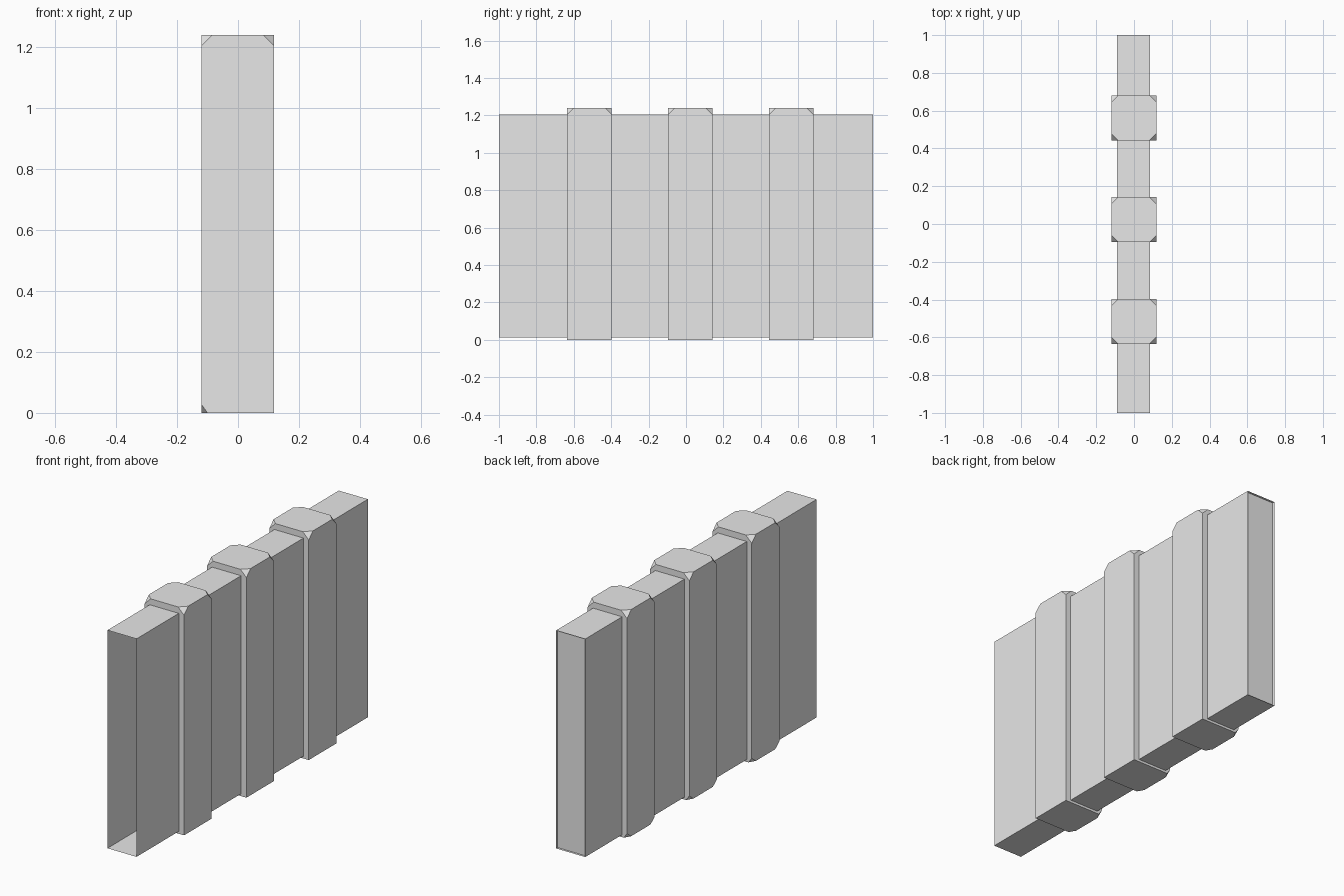
import bpy, bmesh
from mathutils import Vector, Matrix
from itertools import product

if "Cube" in bpy.data.objects:
    bpy.data.objects.remove(bpy.data.objects["Cube"], do_unlink=True)

grey = bpy.data.materials.new("plain_grey")
grey.use_nodes = True
colour = (0.8, 0.8, 0.8, 1)
grey.diffuse_color = colour
grey.node_tree.nodes["Principled BSDF"].inputs["Base Color"].default_value = colour


def finish(bm, name, location=(0, 0, 0)):
    mesh = bpy.data.meshes.new(name)
    bm.to_mesh(mesh)
    bm.free()
    mesh.materials.append(grey)
    obj = bpy.data.objects.new(name, mesh)
    obj.location = location
    bpy.context.collection.objects.link(obj)


def box(low, high):
    low, high = Vector(low), Vector(high)
    bm = bmesh.new()
    bmesh.ops.create_cube(bm, size=1)
    bmesh.ops.scale(bm, vec=high - low, verts=bm.verts)
    bmesh.ops.translate(bm, vec=(low + high) / 2, verts=bm.verts)
    bm.normal_update()
    return bm


# Hollow wall panel, open at both ends
left, right, bottom, top = -0.09, 0.086, 0.013, 1.206
bm = box((left, -1, bottom), (right, 1, top))
ends = [f for f in bm.faces if abs(f.normal.y) > 0.9]
bmesh.ops.delete(bm, geom=ends, context='FACES')
finish(bm, "wall_panel")

# Cap set slightly into the back end of the panel
bm = box((left, 0.97, bottom), (right, 0.987, top))
others = [f for f in bm.faces if f.normal.y < 0.9]
bmesh.ops.delete(bm, geom=others, context='FACES')
finish(bm, "end_cap")


# Posts with clipped top corners and smaller clips low on one side
def post(name, y):
    size = Vector((0.238, 0.238, 1.24))
    bm = bmesh.new()
    for sx, sy, sz in product((-1, 1), repeat=3):
        corner = Vector((sx * size.x / 2, sy * size.y / 2, size.z if sz > 0 else 0))
        if sz > 0:
            cut = (0.036, 0.036, 0.036)
        elif sx < 0:
            cut = (0.02, 0.035, 0.028)
        else:
            bm.verts.new(corner)
            continue
        for axis, sign in enumerate((sx, sy, sz)):
            point = corner.copy()
            point[axis] -= sign * cut[axis]
            bm.verts.new(point)
    bmesh.ops.convex_hull(bm, input=bm.verts)
    bmesh.ops.dissolve_limit(bm, angle_limit=0.02, verts=bm.verts, edges=bm.edges)
    bmesh.ops.recalc_face_normals(bm, faces=bm.faces)
    finish(bm, name, (-0.001, y, 0))


for name, y in (("front_post", -0.516), ("middle_post", 0.023), ("back_post", 0.562)):
    post(name, y)
